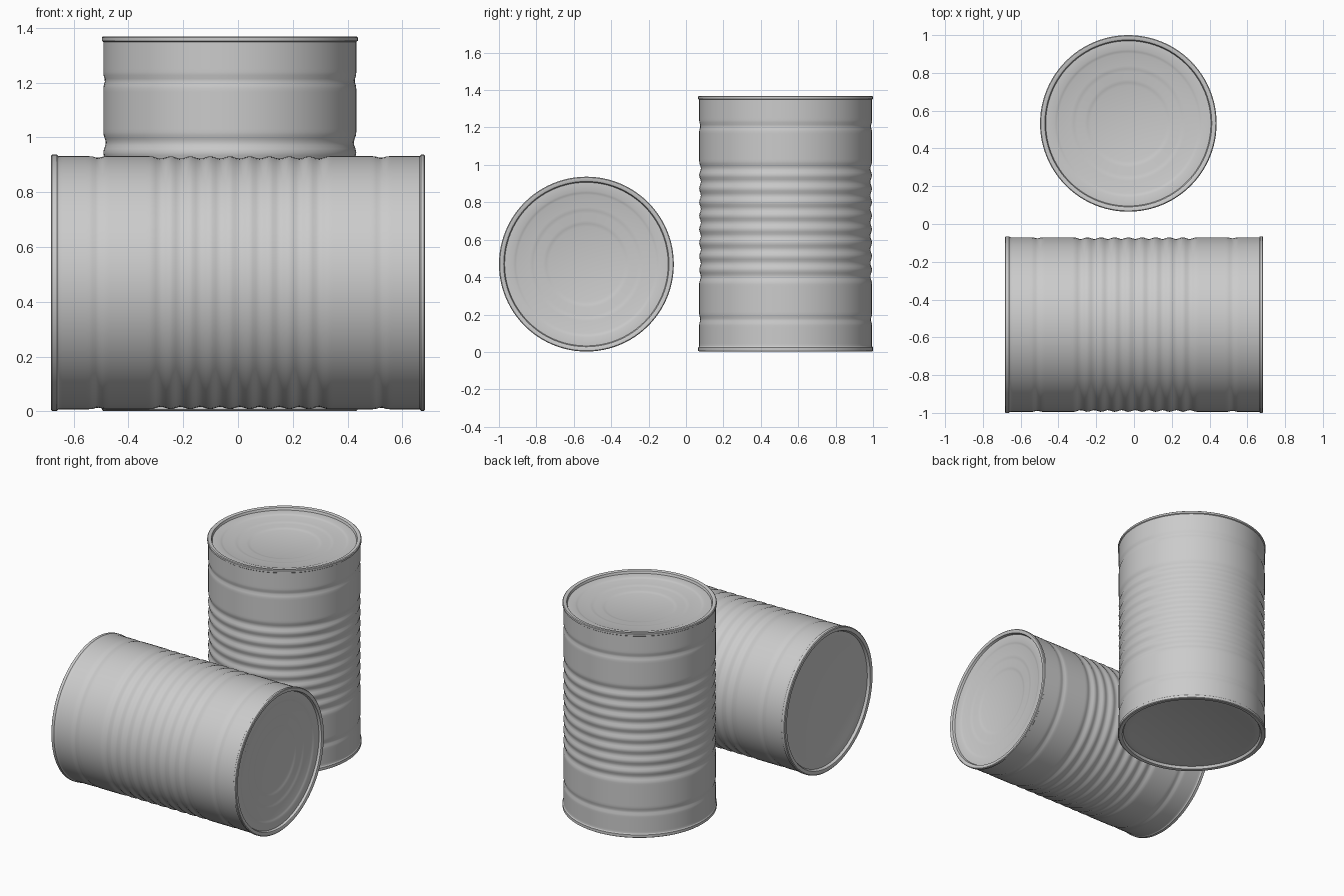
import bpy, bmesh, math

if "Cube" in bpy.data.objects:
    bpy.data.objects.remove(bpy.data.objects["Cube"])

R, L, SEG = 0.462, 1.367, 96   # body radius, can length, sides


def bead(z):
    """Depth of the pressed rings in the can wall."""
    d = 0.0
    if 0.365 < z < 1.015:
        d += 0.0045 * (1 - math.cos(2 * math.pi * (z - 0.365) / 0.65 * 9))
    for c in (0.172, 1.205):
        if abs(z - c) < 0.026:
            d += 0.003 * (1 + math.cos(math.pi * (z - c) / 0.026))
    return d


def can_profile():
    # recessed base and lower rim
    p = [(0, 0.024), (0.375, 0.024), (0.395, 0.018), (0.432, 0.018), (0.440, 0.002),
         (0.446, 0), (0.462, 0), (0.4675, 0.004), (0.4675, 0.022), (0.463, 0.026)]
    # ribbed wall
    n = 108
    for i in range(n + 1):
        z = 0.03 + (L - 0.05) * i / n
        p.append((R - bead(z), z))
    # upper rim and stepped lid
    p += [(0.4675, L - 0.016), (0.4675, L - 0.004), (0.463, L), (0.448, L), (0.442, L - 0.003),
          (0.437, L - 0.018)]
    z = L - 0.018
    for outer, inner in ((0.392, 0.370), (0.305, 0.272), (0.232, 0.200)):
        p += [(outer, z), ((outer + inner) / 2, z - 0.004), (inner, z - 0.008)]
        z -= 0.008
    p.append((0, z))
    return p


def make_can(name, location, rotation):
    # lathe the profile around z
    bm = bmesh.new()
    rings = []
    for r, z in can_profile():
        if r == 0:
            rings.append([bm.verts.new((0, 0, z))])
        else:
            rings.append([bm.verts.new((r * math.cos(2 * math.pi * k / SEG),
                                        r * math.sin(2 * math.pi * k / SEG), z))
                          for k in range(SEG)])
    for a, b in zip(rings, rings[1:]):
        for k in range(SEG):
            j = (k + 1) % SEG
            if len(a) == 1:
                bm.faces.new((a[0], b[j], b[k]))
            elif len(b) == 1:
                bm.faces.new((a[k], a[j], b[0]))
            else:
                bm.faces.new((a[k], a[j], b[j], b[k]))
    bmesh.ops.recalc_face_normals(bm, faces=bm.faces)
    mesh = bpy.data.meshes.new(name)
    bm.to_mesh(mesh)
    bm.free()
    ob = bpy.data.objects.new(name, mesh)
    bpy.context.collection.objects.link(ob)
    ob.location, ob.rotation_euler = location, rotation
    bpy.ops.object.select_all(action='DESELECT')
    ob.select_set(True)
    bpy.context.view_layer.objects.active = ob
    bpy.ops.object.shade_smooth_by_angle(angle=math.radians(35))
    return ob


# standing can at the back, lying can in front with its lid towards +x
make_can("standing_can", (-0.03, 0.5325, 0.002), (0, 0, 0))
make_can("lying_can", (-L / 2, -0.5325, 0.4695), (0, math.pi / 2, 0))
